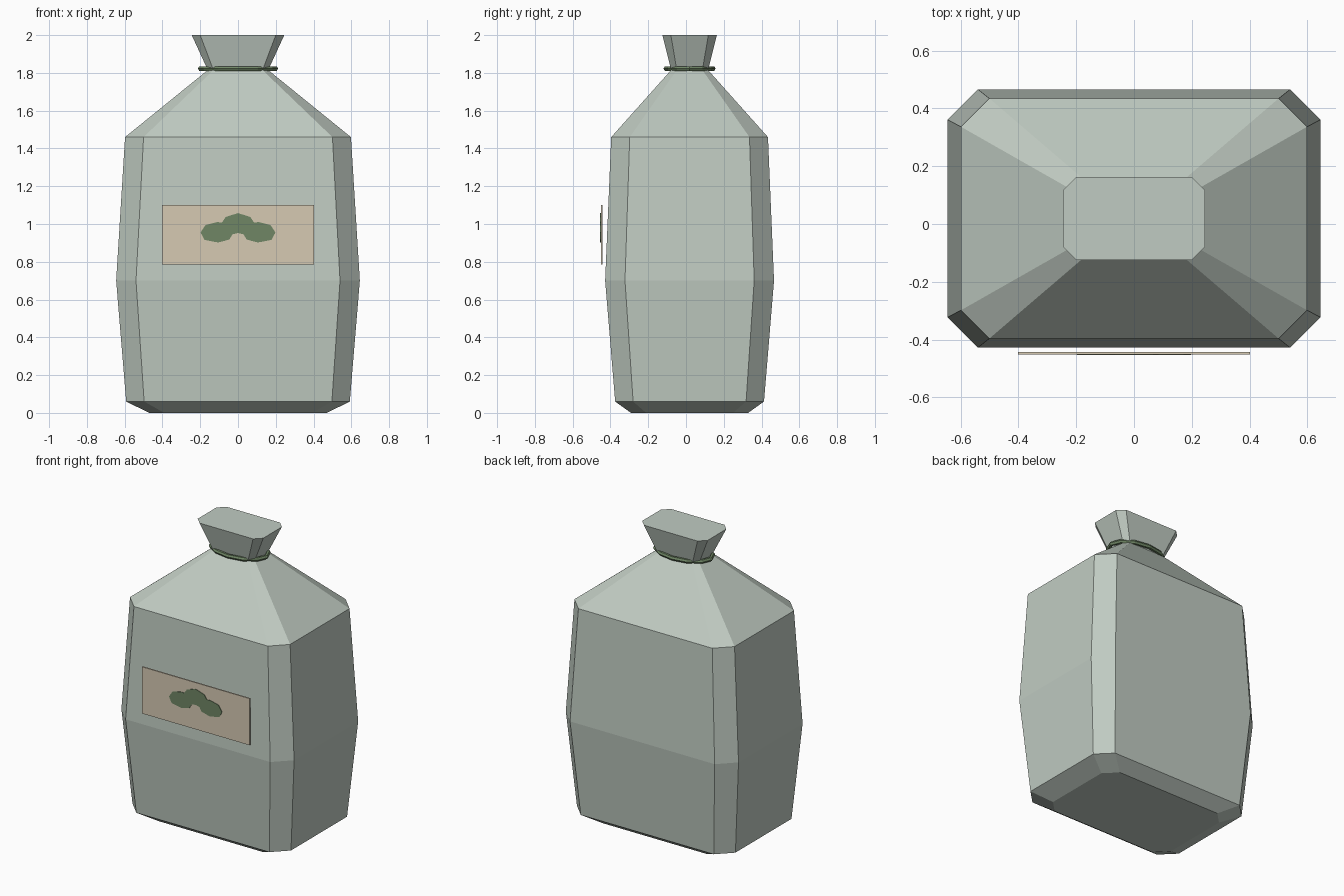
import bpy, bmesh, math

if "Cube" in bpy.data.objects:
    bpy.data.objects.remove(bpy.data.objects["Cube"])


def material(name, rgb):
    m = bpy.data.materials.new(name)
    m.diffuse_color = (*rgb, 1)
    m.use_nodes = True
    m.node_tree.nodes["Principled BSDF"].inputs["Base Color"].default_value = m.diffuse_color
    return m


SACK = material("pale_grey_green", (0.53, 0.60, 0.54))
PAPER = material("cream_paper", (0.67, 0.59, 0.45))
GREEN = material("leaf_green", (0.16, 0.24, 0.13))


def finish(bm, name, mat):
    bmesh.ops.recalc_face_normals(bm, faces=bm.faces)
    me = bpy.data.meshes.new(name)
    bm.to_mesh(me)
    bm.free()
    me.materials.append(mat)
    ob = bpy.data.objects.new(name, me)
    bpy.context.collection.objects.link(ob)
    return ob


def octagon(hx, hy, c):
    """Rectangle of half sizes hx, hy with corners cut by c."""
    q = [(hx, hy - c), (hx - c, hy)]
    return (q + [(-x, y) for x, y in reversed(q)]
            + [(-x, -y) for x, y in q] + [(x, -y) for x, y in reversed(q)])


def loft(rings):
    """Capped solid through equal-length vertex rings."""
    bm = bmesh.new()
    rows = [[bm.verts.new(p) for p in r] for r in rings]
    n = len(rows[0])
    for a, b in zip(rows, rows[1:]):
        for i in range(n):
            j = (i + 1) % n
            bm.faces.new((a[i], a[j], b[j], b[i]))
    bm.faces.new(rows[0])
    bm.faces.new(rows[-1])
    return bm


# Sack: cut-corner cross-sections (height, half width, half depth, corner cut)
CY = 0.019
sections = [(0.00, 0.470, 0.310, 0.080), (0.06, 0.592, 0.394, 0.095),
            (0.70, 0.645, 0.447, 0.105), (1.46, 0.598, 0.415, 0.098),
            (1.815, 0.160, 0.098, 0.030), (2.00, 0.245, 0.144, 0.045)]
finish(loft([[(x, y + CY, z) for x, y in octagon(hx, hy, c)]
             for z, hx, hy, c in sections]), "sack", SACK)

# Tie: low-poly cord ring round the neck
bm = bmesh.new()
N, M = 12, 6
ring = []
for i in range(N):
    a = 2 * math.pi * i / N
    row = []
    for k in range(M):
        b = 2 * math.pi * k / M
        r = 0.014 * math.cos(b)
        row.append(bm.verts.new(((0.198 + r) * math.cos(a),
                                 CY + (0.124 + r) * math.sin(a),
                                 1.823 + 0.014 * math.sin(b))))
    ring.append(row)
for i in range(N):
    p, q = ring[i], ring[(i + 1) % N]
    for k in range(M):
        l = (k + 1) % M
        bm.faces.new((p[k], q[k], q[l], p[l]))
finish(bm, "neck_tie", GREEN)


def plate(name, outline, y_front, y_back, mat):
    finish(loft([[(x, y, z) for x, z in outline]
                 for y in (y_front, y_back)]), name, mat)


# Paper label on the front
plate("label", [(-0.402, 0.785), (0.402, 0.785), (0.402, 1.10), (-0.402, 1.10)],
      -0.451, -0.442, PAPER)

# Three-lobed leaf emblem, mirrored about x = 0
half = [(0.065, 1.037), (0.085, 1.008), (0.11, 1.01), (0.172, 0.995),
        (0.198, 0.955), (0.178, 0.916), (0.105, 0.902), (0.045, 0.918),
        (0.03, 0.945)]
leaf = [(0, 1.058)] + half + [(0, 0.952)] + [(-x, z) for x, z in reversed(half)]
plate("leaf_emblem", leaf, -0.454, -0.450, GREEN)
